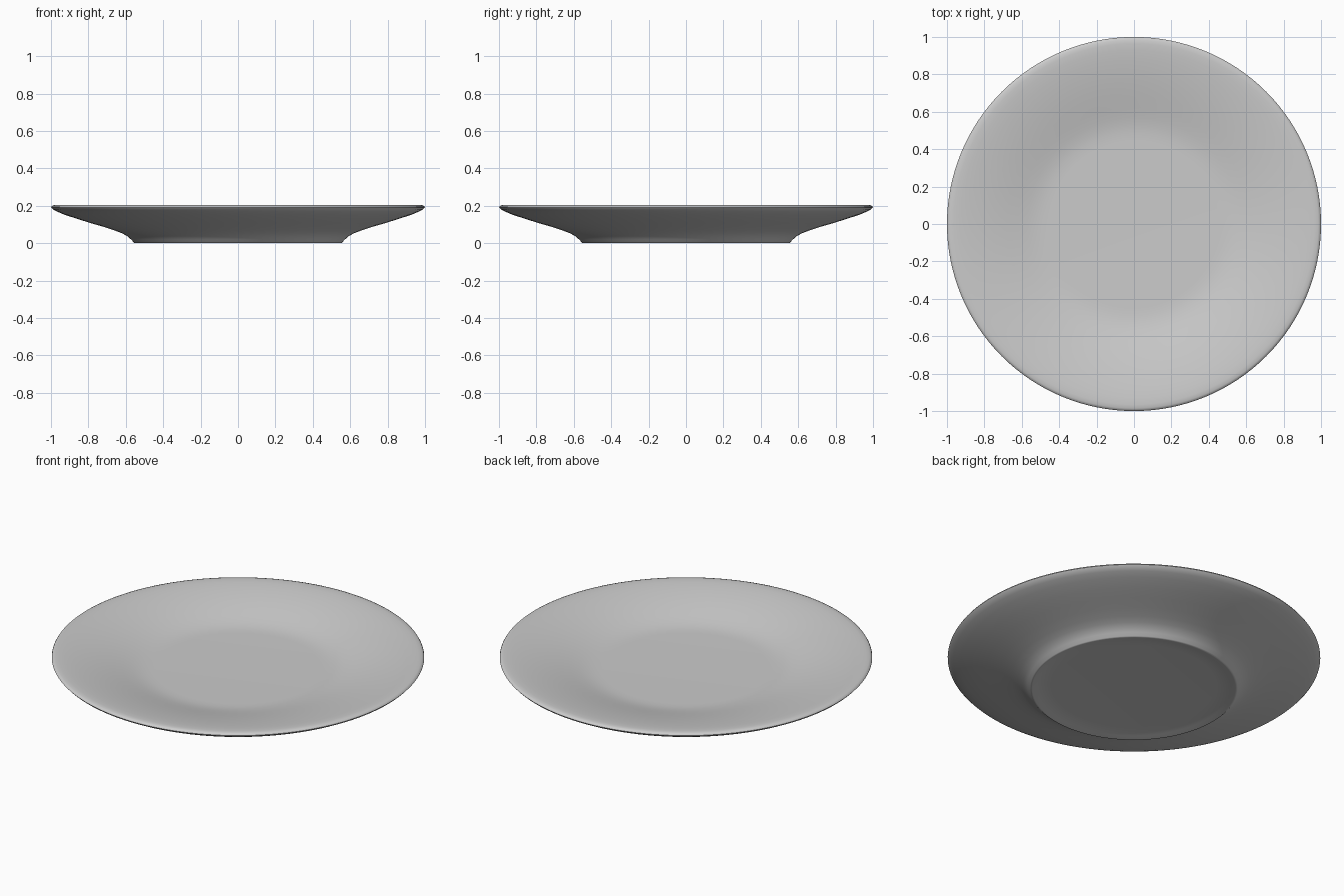
import bpy
import bmesh
from math import radians, pi
from mathutils import Vector

cube = bpy.data.objects.get("Cube")
if cube:
    bpy.data.objects.remove(cube, do_unlink=True)

# Glaze colour
glaze = bpy.data.materials.new("grey_glaze")
glaze.use_nodes = True
grey = (0.6, 0.6, 0.6, 1)
glaze.diffuse_color = grey
glaze.node_tree.nodes["Principled BSDF"].inputs["Base Color"].default_value = grey

# Cross-section as (radius, height): base, foot, flared underside, rounded lip, well
PROFILE = [
    (0, 0.016), (0.44, 0.016), (0.48, 0.014), (0.52, 0.007), (0.545, 0.001),
    (0.552, 0), (0.557, 0.004), (0.572, 0.02), (0.59, 0.036), (0.62, 0.053),
    (0.66, 0.068), (0.72, 0.088), (0.79, 0.108), (0.86, 0.13), (0.93, 0.153),
    (0.97, 0.17), (0.99, 0.181), (1, 0.192), (0.996, 0.199), (0.985, 0.203),
    (0.965, 0.204), (0.93, 0.202), (0.88, 0.196), (0.82, 0.187), (0.75, 0.174),
    (0.68, 0.159), (0.62, 0.145), (0.57, 0.134), (0.53, 0.127), (0.49, 0.123),
    (0.45, 0.122), (0, 0.122),
]

# Plate: the section spun around the vertical axis
bm = bmesh.new()
verts = [bm.verts.new((r, 0, z)) for r, z in PROFILE]
edges = [bm.edges.new(pair) for pair in zip(verts, verts[1:])]
bmesh.ops.spin(bm, geom=verts + edges, cent=Vector(), axis=Vector((0, 0, 1)),
               angle=2 * pi, steps=128, use_merge=True)
bmesh.ops.remove_doubles(bm, verts=bm.verts, dist=0.0001)
bmesh.ops.recalc_face_normals(bm, faces=bm.faces)
mesh = bpy.data.meshes.new("plate")
bm.to_mesh(mesh)
bm.free()
mesh.materials.append(glaze)

plate = bpy.data.objects.new("plate", mesh)
bpy.context.collection.objects.link(plate)
bpy.context.view_layer.objects.active = plate
plate.select_set(True)
bpy.ops.object.shade_smooth_by_angle(angle=radians(60))
